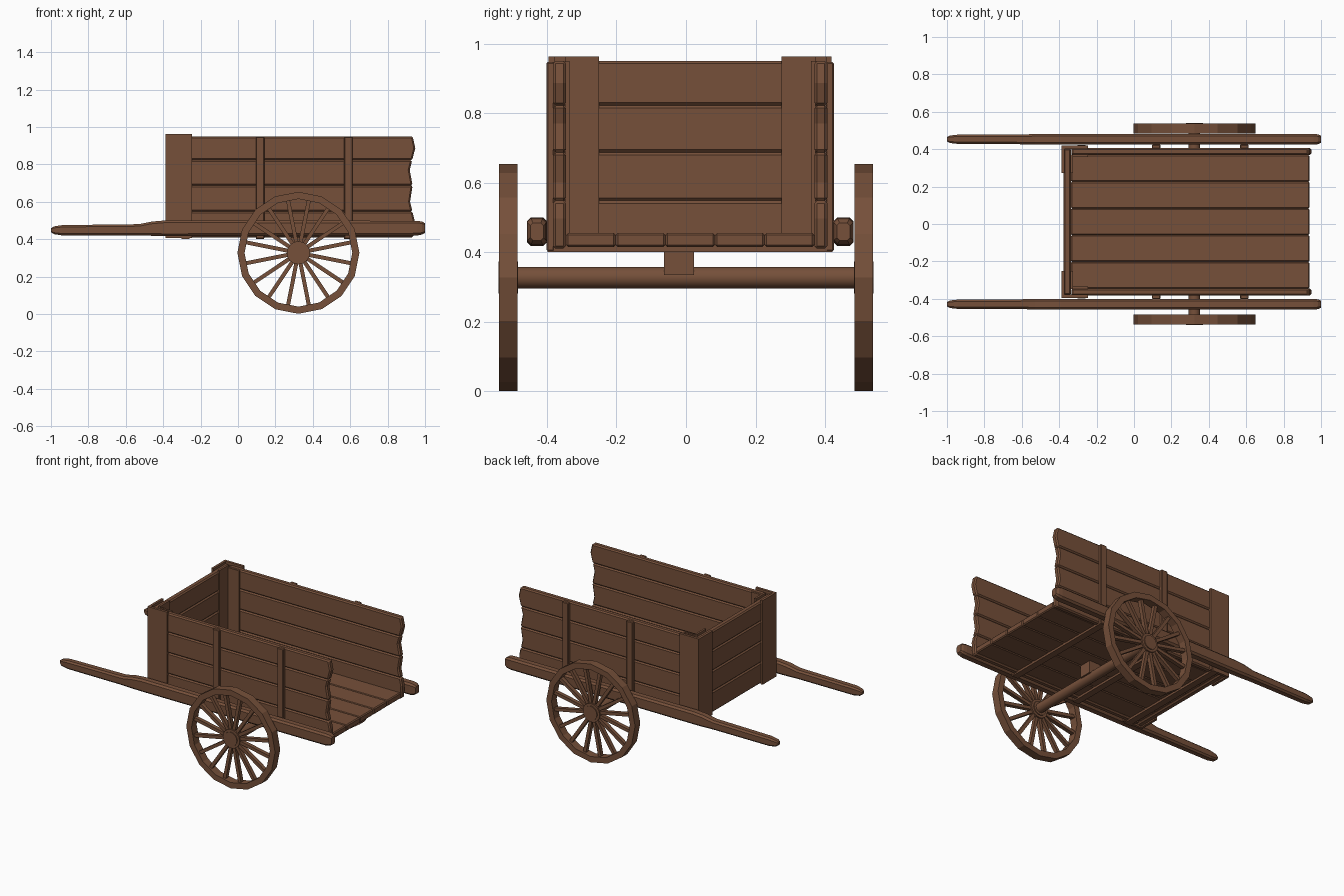
import bpy, bmesh, math
from mathutils import Matrix, Vector

if "Cube" in bpy.data.objects:
    bpy.data.objects.remove(bpy.data.objects["Cube"])

wood = bpy.data.materials.new("brown wood")
wood.diffuse_color = (0.18, 0.08, 0.042, 1)
wood.use_nodes = True
wood.node_tree.nodes["Principled BSDF"].inputs["Base Color"].default_value = wood.diffuse_color
CY = 0.012  # sideways centre of the cart body


def finish(name, bm, bevel=0):
    bmesh.ops.recalc_face_normals(bm, faces=bm.faces)
    me = bpy.data.meshes.new(name)
    bm.to_mesh(me)
    bm.free()
    me.materials.append(wood)
    ob = bpy.data.objects.new(name, me)
    bpy.context.collection.objects.link(ob)
    if bevel:
        m = ob.modifiers.new("chamfer", 'BEVEL')
        m.width, m.segments, m.limit_method = bevel, 1, 'ANGLE'
        m.angle_limit = math.radians(50)
    return ob


def add_box(bm, x0, x1, y0, y1, z0, z1):
    mat = Matrix.Translation(((x0 + x1) / 2, (y0 + y1) / 2, (z0 + z1) / 2)) @ \
        Matrix.Diagonal((x1 - x0, y1 - y0, z1 - z0, 1))
    bmesh.ops.create_cube(bm, size=1, matrix=mat)


def box(name, *dims, bevel=0):
    bm = bmesh.new()
    add_box(bm, *dims)
    return finish(name, bm, bevel)


def add_prism(bm, pts, y0, y1):
    """Extrude an x-z outline along y."""
    a = [bm.verts.new((x, y0, z)) for x, z in pts]
    b = [bm.verts.new((x, y1, z)) for x, z in pts]
    bm.faces.new(a)
    bm.faces.new(b[::-1])
    for i in range(len(pts)):
        j = (i + 1) % len(pts)
        bm.faces.new((a[i], b[i], b[j], a[j]))


def add_cyl(bm, r, y0, y1, n, x=0.323, z=0.327):
    mat = Matrix.Translation((x, (y0 + y1) / 2, z)) @ Matrix.Rotation(math.pi / 2, 4, 'X')
    bmesh.ops.create_cone(bm, cap_ends=True, segments=n, radius1=r, radius2=r,
                          depth=abs(y1 - y0), matrix=mat)


# worn rear edge of the side walls, as (z, x)
EDGE = [(0.41, 0.938), (0.497, 0.945), (0.60, 0.92), (0.685, 0.934),
        (0.77, 0.918), (0.887, 0.948), (0.95, 0.934)]


def edge_x(z):
    for (za, xa), (zb, xb) in zip(EDGE, EDGE[1:]):
        if z <= zb:
            return xa + (xb - xa) * (z - za) / (zb - za)
    return EDGE[-1][1]


ROWS = [0.41, 0.548, 0.687, 0.822, 0.95]

for side, s in (("right", -1), ("left", 1)):
    def ys(a, b):
        return sorted((CY + s * a, CY + s * b))

    # side wall of four planks
    bm = bmesh.new()
    for lo, hi in zip(ROWS, ROWS[1:]):
        zs = [lo] + [z for z, _ in EDGE if lo + .01 < z < hi - .01] + [hi]
        add_prism(bm, [(-0.335, hi), (-0.335, lo)] + [(edge_x(z), z) for z in zs],
                  *ys(0.357, 0.395))
    finish(side + "_wall", bm, 0.008)

    # upright battens
    for i, x in enumerate((0.118, 0.59)):
        box(f"{side}_batten_{i}", x - .023, x + .023, *ys(0.39, 0.413), 0.402, 0.947, bevel=0.004)

    # corner boards outside and inside
    bm = bmesh.new()
    add_box(bm, -0.387, -0.245, *ys(0.39, 0.407), 0.405, 0.963)
    add_box(bm, -0.388, -0.372, *ys(0.262, 0.406), 0.405, 0.963)
    add_box(bm, -0.34, -0.326, *ys(0.262, 0.36), 0.44, 0.963)
    add_box(bm, -0.335, -0.245, *ys(0.347, 0.36), 0.44, 0.95)
    finish(side + "_corner_boards", bm)

    # long shaft with handle: chamfered rings (x, low z, high z, half width)
    rings = [(-1, .438, .458, .012), (-.985, .427, .468, .02), (-.94, .42, .475, .025),
             (-.53, .42, .48, .027), (-.46, .418, .494, .029), (-.39, .417, .50, .029),
             (.96, .42, .498, .029), (.985, .425, .494, .026), (1, .434, .484, .019)]
    bm = bmesh.new()
    prev = None
    for x, lo, hi, w in rings:
        c, y = w * .4, CY + s * .441
        pts = [(-w, lo + c), (-w + c, lo), (w - c, lo), (w, lo + c),
               (w, hi - c), (w - c, hi), (-w + c, hi), (-w, hi - c)]
        ring = [bm.verts.new((x, y + dy, z)) for dy, z in pts]
        if prev:
            for i in range(8):
                j = (i + 1) % 8
                bm.faces.new((prev[i], prev[j], ring[j], ring[i]))
        else:
            bm.faces.new(ring)
        prev = ring
    bm.faces.new(prev)
    finish(side + "_shaft", bm)

    # wheel: sixteen-sided rim, spokes and hub
    bm = bmesh.new()
    c = Vector((0.323, s * 0.511, 0.327))
    n, R, r, w = 16, 0.326, 0.288, 0.027

    def pt(rad, a, dy):
        return c + Vector((rad * math.cos(a), dy, rad * math.sin(a)))
    loops = [[bm.verts.new(pt(q, math.tau * i / n, dy)) for i in range(n)]
             for q, dy in ((R, -w), (R, w), (r, w), (r, -w))]
    for k in range(4):
        A, B = loops[k], loops[(k + 1) % 4]
        for i in range(n):
            j = (i + 1) % n
            bm.faces.new((A[i], A[j], B[j], B[i]))
    for i in range(n):
        a = math.tau * (i + .5) / n
        mat = Matrix.Translation(c) @ Matrix.Rotation(-a, 4, 'Y') @ \
            Matrix.Translation((0.165, 0, 0)) @ Matrix.Diagonal((0.25, 0.026, 0.021, 1))
        bmesh.ops.create_cube(bm, size=1, matrix=mat)
    add_cyl(bm, 0.062, c.y - .022, c.y + .022, 16)
    add_cyl(bm, 0.046, c.y - .028, c.y + .028, 16)
    finish(side + "_wheel", bm)

# front end wall of four planks
bm = bmesh.new()
for lo, hi in zip(ROWS, ROWS[1:]):
    add_box(bm, -0.376, -0.336, CY - .392, CY + .392, lo, hi)
finish("end_wall", bm, 0.008)

# floor of five lengthwise planks
bm = bmesh.new()
for i in range(5):
    y = CY - .357 + i * .1428
    add_box(bm, -0.337, 0.938, y, y + .1428, 0.415, 0.455)
finish("floor", bm, 0.006)

# cross bars under the floor
for i, x in enumerate((-0.28, 0.118, 0.59)):
    box(f"cross_bar_{i}", x - .022, x + .022, CY - .41, CY + .41, 0.401, 0.42)

# axle and its bracket
bm = bmesh.new()
add_cyl(bm, 0.031, -0.5, 0.5, 16)
axle = finish("axle", bm)
axle.data.shade_smooth()
axle.data.set_sharp_from_angle(angle=math.radians(40))
box("axle_bracket", 0.283, 0.363, -0.063, 0.023, 0.335, 0.42)
